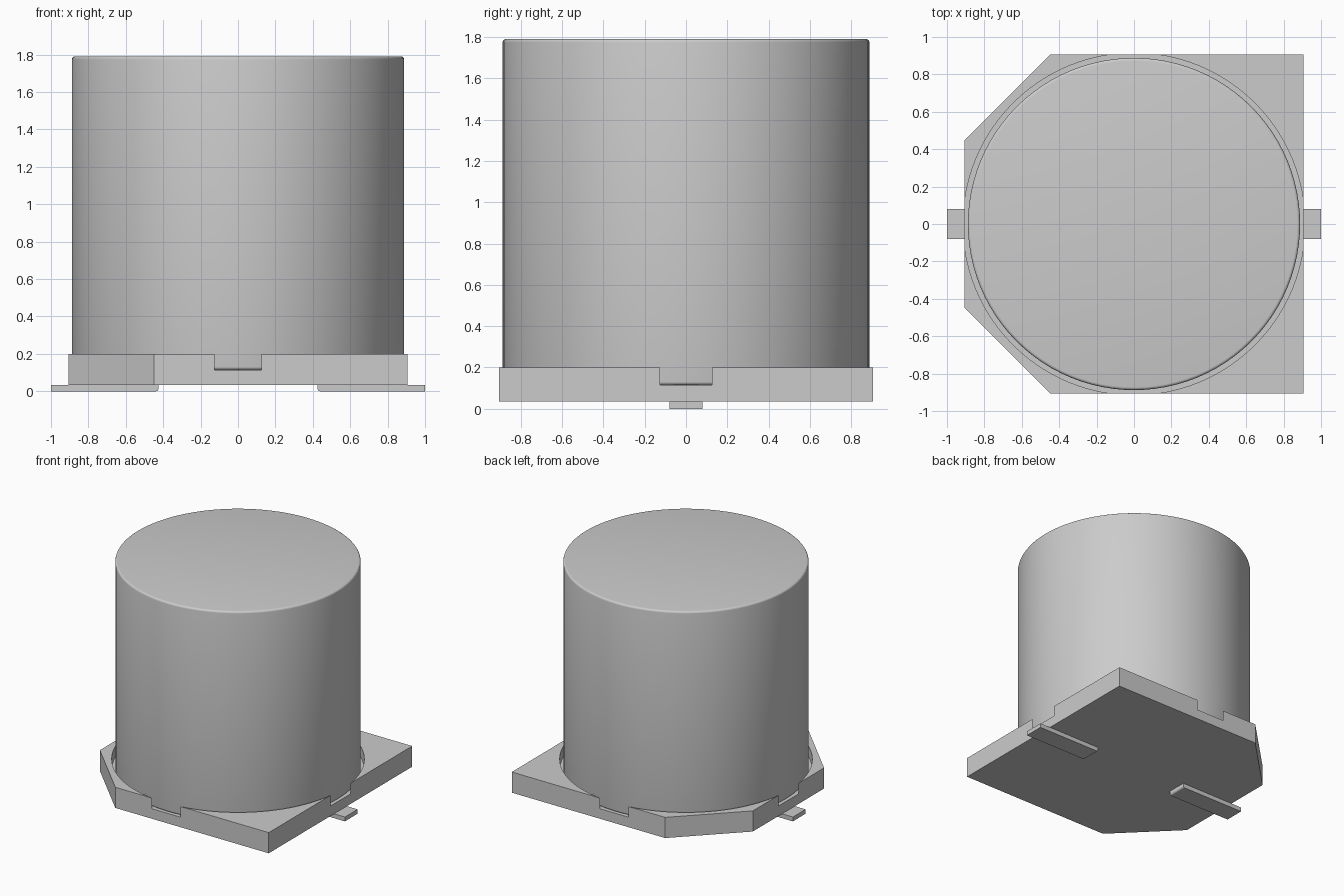
import bpy
import bmesh
import math

cube = bpy.data.objects.get("Cube")
if cube:
    bpy.data.objects.remove(cube, do_unlink=True)

# One plain grey for the whole component
GREY = (0.6, 0.6, 0.6, 1.0)
grey = bpy.data.materials.new("plain_grey")
grey.use_nodes = True
grey.diffuse_color = GREY
grey.node_tree.nodes["Principled BSDF"].inputs["Base Color"].default_value = GREY

HALF, CHAMFER = 0.905, 0.45
BASE_Z, RIM_Z, FLOOR_Z, TOP_Z = 0.035, 0.2, 0.115, 1.79
CAN_R, RECESS_R, FILLET = 0.888, 0.914, 0.016


def activate(obj):
    bpy.ops.object.select_all(action='DESELECT')
    obj.select_set(True)
    bpy.context.view_layer.objects.active = obj


def prism(name, outline, offset, depth):
    """Extrude a closed 3D outline along a depth vector."""
    bm = bmesh.new()
    face = bm.faces.new([bm.verts.new(p) for p in outline])
    ext = bmesh.ops.extrude_face_region(bm, geom=[face])
    verts = [v for v in ext["geom"] if isinstance(v, bmesh.types.BMVert)]
    bmesh.ops.translate(bm, verts=verts, vec=depth)
    bmesh.ops.translate(bm, verts=bm.verts, vec=offset)
    bmesh.ops.recalc_face_normals(bm, faces=bm.faces)
    mesh = bpy.data.meshes.new(name)
    bm.to_mesh(mesh)
    bm.free()
    obj = bpy.data.objects.new(name, mesh)
    bpy.context.collection.objects.link(obj)
    mesh.materials.append(grey)
    return obj


def circle(radius, count=96):
    return [(radius * math.cos(2 * math.pi * i / count),
             radius * math.sin(2 * math.pi * i / count), 0) for i in range(count)]


# Base plate with two chamfered corners on the right
corners = [(HALF, -HALF, 0), (HALF, HALF, 0), (-CHAMFER, HALF, 0),
           (-HALF, CHAMFER, 0), (-HALF, -CHAMFER, 0), (-CHAMFER, -HALF, 0)]
base = prism("base_plate", corners, (0, 0, BASE_Z), (0, 0, RIM_Z - BASE_Z))

# Round recess, slightly wider than the plate so it opens a notch on each side
cutter = prism("recess_cutter", circle(RECESS_R), (0, 0, FLOOR_Z), (0, 0, 0.3))
cutter.hide_render = True
cut = base.modifiers.new("recess", 'BOOLEAN')
cut.operation = 'DIFFERENCE'
cut.solver = 'EXACT'
cut.object = cutter
activate(base)
bpy.ops.object.modifier_apply(modifier=cut.name)
bpy.data.objects.remove(cutter, do_unlink=True)
activate(base)
bpy.ops.object.shade_smooth_by_angle(angle=math.radians(30))

# Cylindrical can with softly rounded rims
can = prism("can", circle(CAN_R), (0, 0, FLOOR_Z), (0, 0, TOP_Z - FLOOR_Z))
bevel = can.modifiers.new("rim_fillet", 'BEVEL')
bevel.width = FILLET
bevel.segments = 4
bevel.limit_method = 'ANGLE'
bevel.angle_limit = math.radians(60)
activate(can)
bpy.ops.object.modifier_apply(modifier=bevel.name)
bpy.ops.object.shade_smooth_by_angle(angle=math.radians(30))

# Flat solder leads, each with a rounded inner lower corner
INNER, OUTER, LEAD_W, ROUND = 0.425, 1.0, 0.16, 0.015
for side, name in ((1, "left_lead"), (-1, "right_lead")):
    arc = [(INNER + ROUND - ROUND * math.cos(a), ROUND - ROUND * math.sin(a))
           for a in (math.pi / 2 * i / 5 for i in range(6))]
    profile = [(INNER, BASE_Z)] + arc + [(OUTER, 0), (OUTER, BASE_Z)]
    lead = prism(name, [(side * x, -LEAD_W / 2, z) for x, z in profile],
                 (0, 0, 0), (0, LEAD_W, 0))
    activate(lead)
    bpy.ops.object.shade_smooth_by_angle(angle=math.radians(30))
